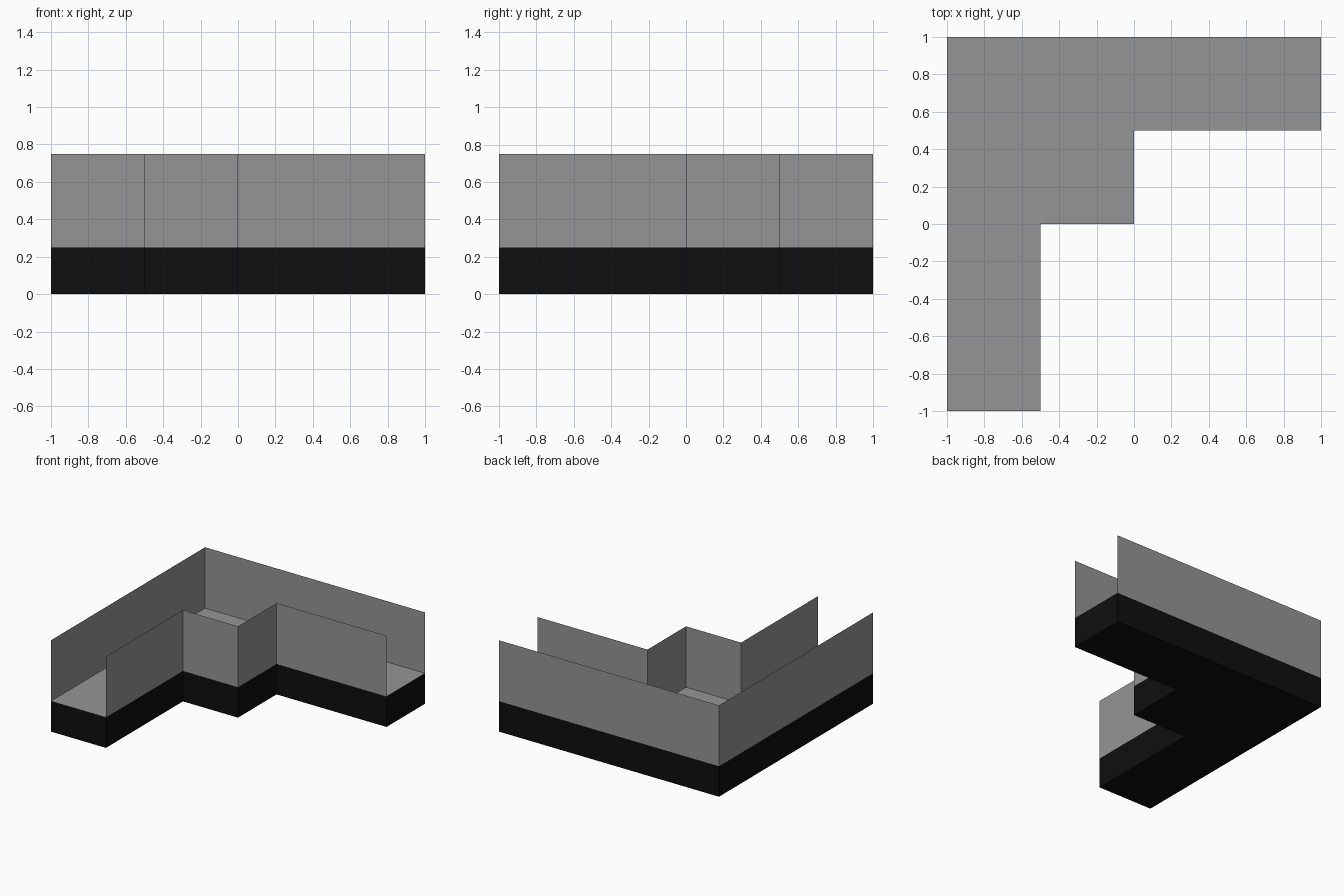
import bpy, bmesh

if "Cube" in bpy.data.objects:
    bpy.data.objects.remove(bpy.data.objects["Cube"])

BASE_H, WALL_H = 0.25, 0.75


def material(name, value):
    m = bpy.data.materials.new(name)
    m.diffuse_color = (value, value, value, 1)
    m.use_nodes = True
    m.node_tree.nodes["Principled BSDF"].inputs["Base Color"].default_value = m.diffuse_color
    return m


gray = material("wall gray", 0.30)
black = material("base black", 0.0045)

# Plan outlines: outer corner run and stepped inner run, both counter-clockwise
outer = [(1, 1), (-1, 1), (-1, -1)]
inner = [(-0.5, -1), (-0.5, 0), (0, 0), (0, 0.5), (1, 0.5)]


def make_object(name, bm, mats):
    mesh = bpy.data.meshes.new(name)
    bm.to_mesh(mesh)
    bm.free()
    for m in mats:
        mesh.materials.append(m)
    obj = bpy.data.objects.new(name, mesh)
    bpy.context.collection.objects.link(obj)
    return obj


# Solid black base with a gray floor on top
def base(name):
    bm = bmesh.new()
    bottom = bm.faces.new([bm.verts.new((x, y, 0)) for x, y in outer + inner])
    ext = bmesh.ops.extrude_face_region(bm, geom=[bottom], use_keep_orig=True)
    top = [v for v in ext["geom"] if isinstance(v, bmesh.types.BMVert)]
    bmesh.ops.translate(bm, verts=top, vec=(0, 0, BASE_H))
    bmesh.ops.recalc_face_normals(bm, faces=bm.faces)
    for f in bm.faces:
        f.material_index = 1 if f.normal.z > 0.5 else 0
    return make_object(name, bm, [black, gray])


# Paper-thin wall that follows a plan path; the corridor ends stay open
def wall(name, path):
    bm = bmesh.new()
    low = [bm.verts.new((x, y, BASE_H)) for x, y in path]
    high = [bm.verts.new((x, y, WALL_H)) for x, y in path]
    for i in range(len(path) - 1):
        bm.faces.new((low[i], low[i + 1], high[i + 1], high[i]))
    return make_object(name, bm, [gray])


base("floor_base")
wall("outer_wall", outer)
wall("inner_stepped_wall", inner)
